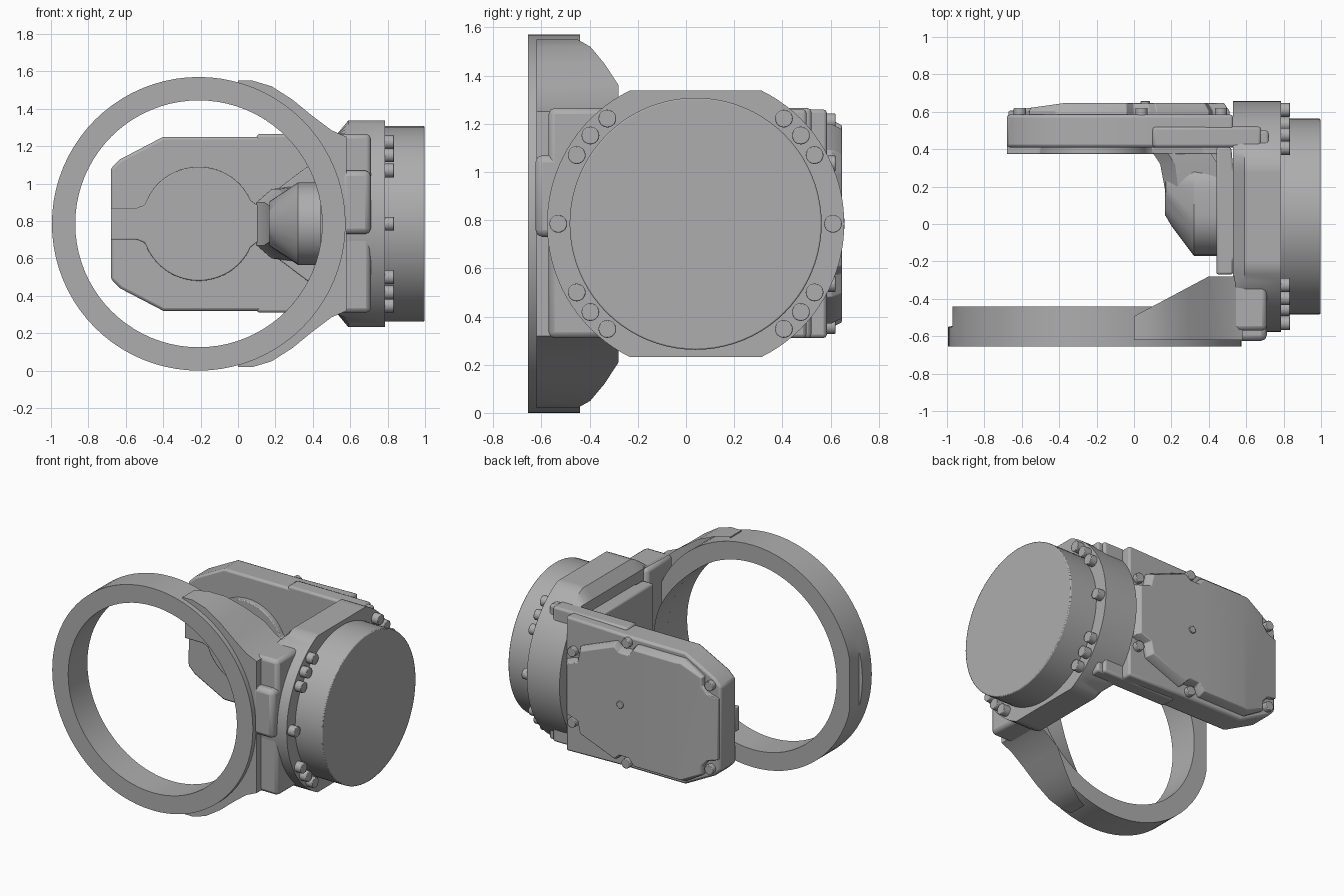
import bpy, bmesh, math
from mathutils import Vector

cube = bpy.data.objects.get("Cube")
if cube:
    bpy.data.objects.remove(cube, do_unlink=True)

grey = bpy.data.materials.new("cast_grey")
grey.use_nodes = True
grey.diffuse_color = (0.42, 0.42, 0.42, 1)
grey.node_tree.nodes["Principled BSDF"].inputs["Base Color"].default_value = (0.42, 0.42, 0.42, 1)

ZC = 0.785   # height of the main axis
YC = 0.04    # depth of the end cap axis
RX = -0.21   # centre of the ring and the arm pivot


def place(axis, d, a, b):
    return {"x": (d, a, b), "y": (a, d, b), "z": (a, b, d)}[axis]


def finish(name, bm, bevel=0.0, segments=2):
    bmesh.ops.recalc_face_normals(bm, faces=bm.faces)
    mesh = bpy.data.meshes.new(name)
    bm.to_mesh(mesh)
    bm.free()
    mesh.materials.append(grey)
    ob = bpy.data.objects.new(name, mesh)
    bpy.context.collection.objects.link(ob)
    if bevel:
        mod = ob.modifiers.new("soft_edges", "BEVEL")
        mod.width, mod.segments = bevel, segments
        mod.limit_method, mod.angle_limit = "ANGLE", math.radians(35)
    bpy.ops.object.select_all(action="DESELECT")
    ob.select_set(True)
    bpy.context.view_layer.objects.active = ob
    bpy.ops.object.shade_smooth_by_angle(angle=math.radians(30))
    return ob


def loft(sections, axis):
    """Closed solid through matching outlines placed along one axis."""
    bm = bmesh.new()
    rings = [[bm.verts.new(place(axis, d, *p)) for p in pts] for d, pts in sections]
    n = len(rings[0])
    for lower, upper in zip(rings, rings[1:]):
        for i in range(n):
            j = (i + 1) % n
            bm.faces.new((lower[i], lower[j], upper[j], upper[i]))
    bm.faces.new(rings[0])
    bm.faces.new(rings[-1])
    return bm


def prism(name, pts, axis, lo, hi, bevel=0.0):
    return finish(name, loft([(lo, pts), (hi, pts)], axis), bevel)


def box(name, x, y, z, bevel=0.015):
    return prism(name, [(x[0], y[0]), (x[1], y[0]), (x[1], y[1]), (x[0], y[1])], "z", *z, bevel)


def arc(ca, cb, r, start=0, end=360, n=64):
    full = end - start == 360
    steps = [math.radians(start + (end - start) * i / (n if full else n - 1)) for i in range(n)]
    return [(ca + r * math.cos(t), cb + r * math.sin(t)) for t in steps]


def mirrored(half):
    """Complete an outline given as its upper half around ZC."""
    return half + [(a, 2 * ZC - b) for a, b in reversed(half)]


def slice_off(bm, co, no):
    geom = bm.verts[:] + bm.edges[:] + bm.faces[:]
    cut = bmesh.ops.bisect_plane(bm, geom=geom, plane_co=co, plane_no=no, clear_outer=True)
    edges = [e for e in cut["geom_cut"] if isinstance(e, bmesh.types.BMEdge)]
    bmesh.ops.holes_fill(bm, edges=edges, sides=0)


# Large open ring, slightly flattened on its outer side
section = [(0.66, -0.655), (0.785, -0.655), (0.785, -0.55), (0.785, -0.545), (0.785, -0.44), (0.66, -0.44)]
bm = bmesh.new()
loops = []
for i in range(80):
    t = math.tau * i / 80
    loop = []
    for r, y in section:
        x = RX + r * math.cos(t)
        loop.append(bm.verts.new((max(x, -0.97) if y > -0.55 else x, y, ZC + r * math.sin(t))))
    loops.append(loop)
for i, loop in enumerate(loops):
    following = loops[(i + 1) % len(loops)]
    for k in range(len(section)):
        m = (k + 1) % len(section)
        bm.faces.new((loop[k], loop[m], following[m], following[k]))
finish("ring", bm)

# Neck that blends the ring into the body, sloped on the inner side
outer = mirrored([(0.0, 1.55), (0.08, 1.55), (0.18, 1.52), (0.29, 1.45), (0.4, 1.36), (0.5, 1.285), (0.58, 1.25)])
inner = arc(RX, ZC, 0.66, -71, 71, 40)
bm = loft([(-0.62, outer + inner), (-0.28, outer + inner)], "y")
slice_off(bm, (0.1, -0.44, 0), Vector((-0.16, 0.3, 0)).normalized())
finish("ring_neck", bm)

# Body joining the ring side and the arm side
box("body_front", (0.5, 0.71), (-0.57, -0.28), (0.31, 1.265), 0.025)
box("body_front_pad", (0.55, 0.71), (-0.625, -0.5), (0.73, 1.07), 0.03)
box("body_back", (0.58, 0.72), (-0.35, 0.5), (0.31, 1.26))
wall = [(0.44, -0.27), (0.53, -0.27), (0.53, -0.2), (0.58, -0.1), (0.6, 0.05), (0.58, 0.22), (0.53, 0.3), (0.52, 0.41), (0.44, 0.41)]
prism("inner_wall", wall, "z", 0.38, 1.19, 0.012)


# Round flange with flat top and bottom
def flange_outline(limit):
    return [(y, max(ZC - limit, min(ZC + limit, z))) for y, z in arc(YC, ZC, 0.617, n=96)]


finish("flange", loft([(0.53, flange_outline(0.48)), (0.59, flange_outline(0.553)),
                       (0.785, flange_outline(0.553))], "x"))

# End cap
prism("end_cap", arc(YC, ZC, 0.523, n=80), "x", 0.78, 0.997, 0.006)

# Flange bolts
for i, a in enumerate((0, 30, 40, 50, 130, 140, 150, 180, 210, 220, 230, 310, 320, 330)):
    t = math.radians(a)
    centre = (YC + 0.57 * math.cos(t), ZC + 0.57 * math.sin(t))
    prism(f"flange_bolt_{i + 1}", arc(*centre, 0.037, n=20), "x", 0.77, 0.835, 0.004)

# Arm plate
arm = mirrored([(-0.68, 1.08), (-0.63, 1.13), (-0.4, 1.25), (0.1, 1.25), (0.53, 1.26)])
prism("arm_plate", arm, "y", 0.41, 0.585, 0.015)
box("arm_root", (0.1, 0.68), (0.41, 0.52), (0.31, 1.265))

# Raised pivot pad on the inside of the arm: tongue, disc and flared root
pad = mirrored([(-0.68, 0.87), (-0.54, 0.87), (-0.5, 0.885)]
               + [(x, z) for x, z in reversed(arc(RX, ZC, 0.305, 24, 152, 28))]
               + [(0.1, 0.885), (0.37, 1.09), (0.5, 1.09)])
prism("pivot_pad", pad, "y", 0.373, 0.42, 0.006)

# Arm cover with stepped corners and a sloping outer end
cover = mirrored([(-0.67, 1.0), (-0.6, 1.02), (-0.56, 1.07), (-0.56, 1.13), (-0.42, 1.215), (-0.04, 1.215),
                  (0.0, 1.165), (0.08, 1.165), (0.12, 1.2), (0.4, 1.09), (0.42, 1.0), (0.51, 0.97)])
top = [(-0.08 + (x + 0.08) * 0.95, ZC + (z - ZC) * 0.95) for x, z in cover]
bm = loft([(0.57, cover), (0.605, cover), (0.647, top)], "y")
slice_off(bm, (-0.37, 0.647, 0), Vector((-0.14, 0.99, 0)).normalized())
finish("arm_cover", bm, 0.012)

# Cover screws
for side in (-1, 1):
    label = "upper" if side > 0 else "lower"
    for name, x, dz in (("outer", -0.61, 0.295), ("middle", 0.04, 0.425), ("inner", 0.465, 0.25)):
        prism(f"cover_screw_{name}_{label}", arc(x, ZC + side * dz, 0.033, n=20), "y", 0.56, 0.62, 0.004)
prism("cover_plug", arc(0.06, ZC, 0.025, n=20), "y", 0.63, 0.657, 0.003)

# Rounded drive housing between the arm and the wall
bm = bmesh.new()
for x, y, r in ((0.45, 0.05, 0.22), (0.32, 0.05, 0.22), (0.3, 0.06, 0.2), (0.2, 0.11, 0.12), (0.165, 0.13, 0.08),
                (0.45, 0.17, 0.22), (0.32, 0.17, 0.22), (0.17, 0.2, 0.12)):
    for y2, z2 in arc(y, ZC, r, n=32):
        bm.verts.new((x, y2, z2))
hull = bmesh.ops.convex_hull(bm, input=bm.verts[:])
bmesh.ops.delete(bm, geom=[v for v in hull["geom_interior"] if isinstance(v, bmesh.types.BMVert)], context="VERTS")
finish("drive_housing", bm)
foot = mirrored([(0.14, 0.9), (0.22, 0.97), (0.45, 1.0)])
foot_top = mirrored([(0.17, 0.88), (0.24, 0.94), (0.45, 0.98)])
rim = [(0.1 + (x - 0.14), z) for x, z in foot]
finish("drive_housing_foot", loft([(0.16, foot_top), (0.32, foot), (0.38, rim)], "y"))
